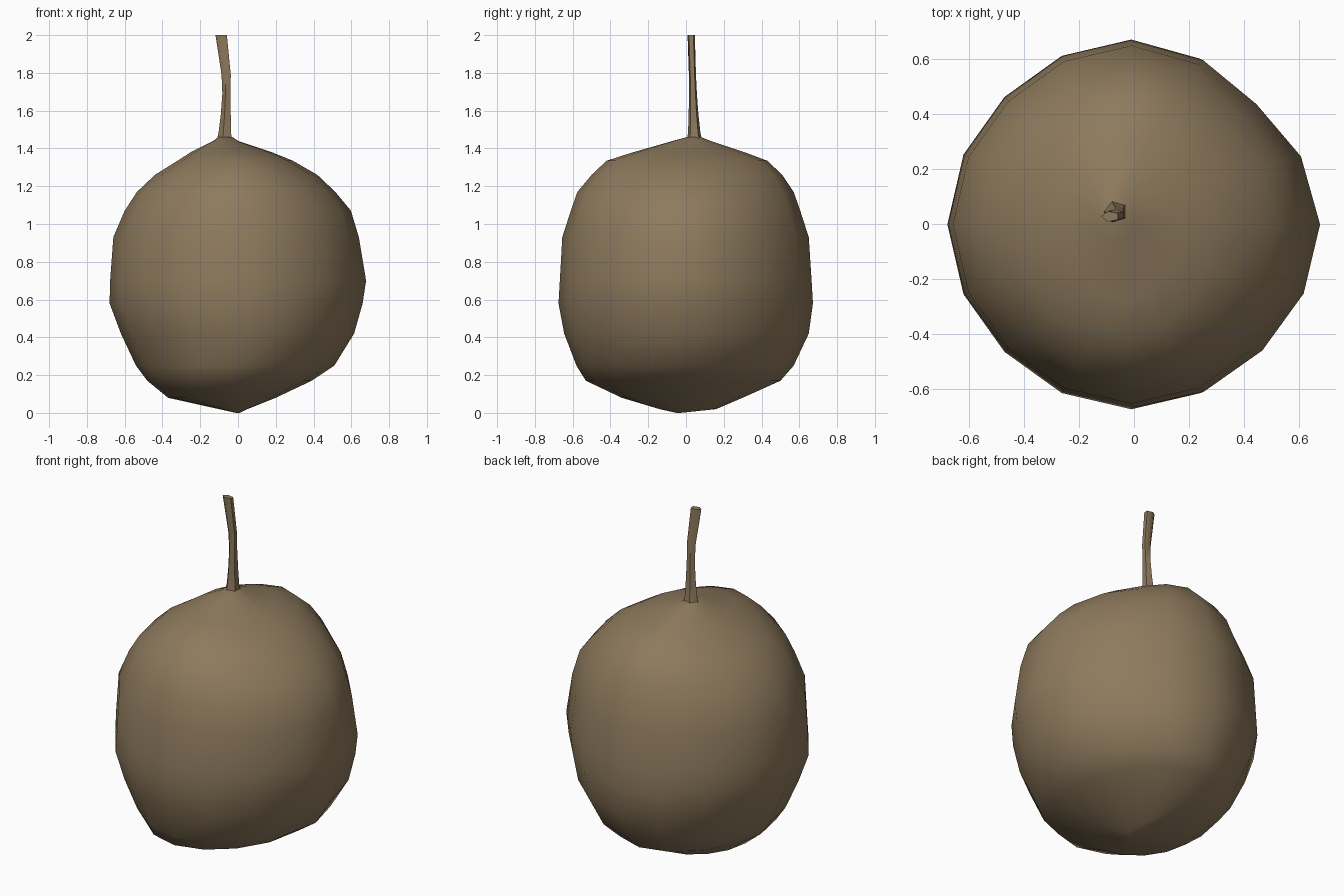
import bpy, bmesh, math

if "Cube" in bpy.data.objects:
    bpy.data.objects.remove(bpy.data.objects["Cube"])

brown = bpy.data.materials.new("dull brown")
brown.diffuse_color = (0.27, 0.195, 0.11, 1)
brown.use_nodes = True
brown.node_tree.nodes["Principled BSDF"].inputs["Base Color"].default_value = brown.diffuse_color


def loft(name, rings, sides, squash, phase=0.0, smooth_angle=60):
    """Skin rings given as (z, left, right, front, back); ends are closed."""
    bm = bmesh.new()
    loops = []
    for z, x0, x1, y0, y1 in rings:
        cx, cy = (x0 + x1) / 2, (y0 + y1) / 2
        loop = []
        for i in range(sides):
            a = 2 * math.pi * i / sides + phase
            k = squash(a)
            loop.append(bm.verts.new((cx + (x1 - x0) / 2 * math.cos(a) * k,
                                      cy + (y1 - y0) / 2 * math.sin(a) * k, z)))
        loops.append(loop)
    for lo, hi in zip(loops, loops[1:]):
        for i in range(sides):
            j = (i + 1) % sides
            bm.faces.new((lo[i], lo[j], hi[j], hi[i]))
    bm.faces.new(loops[0][::-1])
    bm.faces.new(loops[-1])
    me = bpy.data.meshes.new(name)
    bm.to_mesh(me)
    bm.free()
    ob = bpy.data.objects.new(name, me)
    bpy.context.collection.objects.link(ob)
    me.materials.append(brown)
    bpy.context.view_layer.objects.active = ob
    ob.select_set(True)
    bpy.ops.object.shade_smooth_by_angle(angle=math.radians(smooth_angle))
    ob.select_set(False)
    return ob


def lumpy(a):
    """Flattened diagonals, most of all at the back right."""
    diag = math.sin(2 * a) ** 2
    return 1 - diag * (0.025 + 0.045 * max(0, math.cos(a - math.pi / 4)) ** 4)


# fruit body: slightly lopsided silhouette read from front and side
loft("fruit_body", [
    (0.00, -0.01, 0.01, -0.05, -0.03),
    (0.02, -0.10, 0.05, -0.14, 0.16),
    (0.08, -0.37, 0.20, -0.34, 0.30),
    (0.17, -0.48, 0.39, -0.53, 0.50),
    (0.25, -0.54, 0.51, -0.58, 0.57),
    (0.42, -0.62, 0.615, -0.645, 0.65),
    (0.58, -0.68, 0.66, -0.675, 0.672),
    (0.70, -0.677, 0.678, -0.668, 0.665),
    (0.93, -0.66, 0.64, -0.655, 0.65),
    (1.07, -0.60, 0.598, -0.61, 0.605),
    (1.17, -0.535, 0.515, -0.575, 0.57),
    (1.26, -0.44, 0.42, -0.50, 0.51),
    (1.335, -0.32, 0.29, -0.42, 0.43),
    (1.38, -0.25, 0.18, -0.28, 0.31),
    (1.44, -0.13, 0.00, -0.07, 0.13),
    (1.46, -0.105, -0.03, 0.005, 0.08),
], 16, lumpy)

# bent stem: five-sided, flared at its base and tip
loft("stem", [
    (1.43, -0.115, -0.02, 0.00, 0.09),
    (1.48, -0.102, -0.031, 0.01, 0.077),
    (1.58, -0.09, -0.034, 0.014, 0.066),
    (1.69, -0.082, -0.036, 0.015, 0.058),
    (1.79, -0.086, -0.034, 0.015, 0.053),
    (2.00, -0.118, -0.054, 0.008, 0.047),
], 5, lambda a: 1.04, math.pi / 5)
